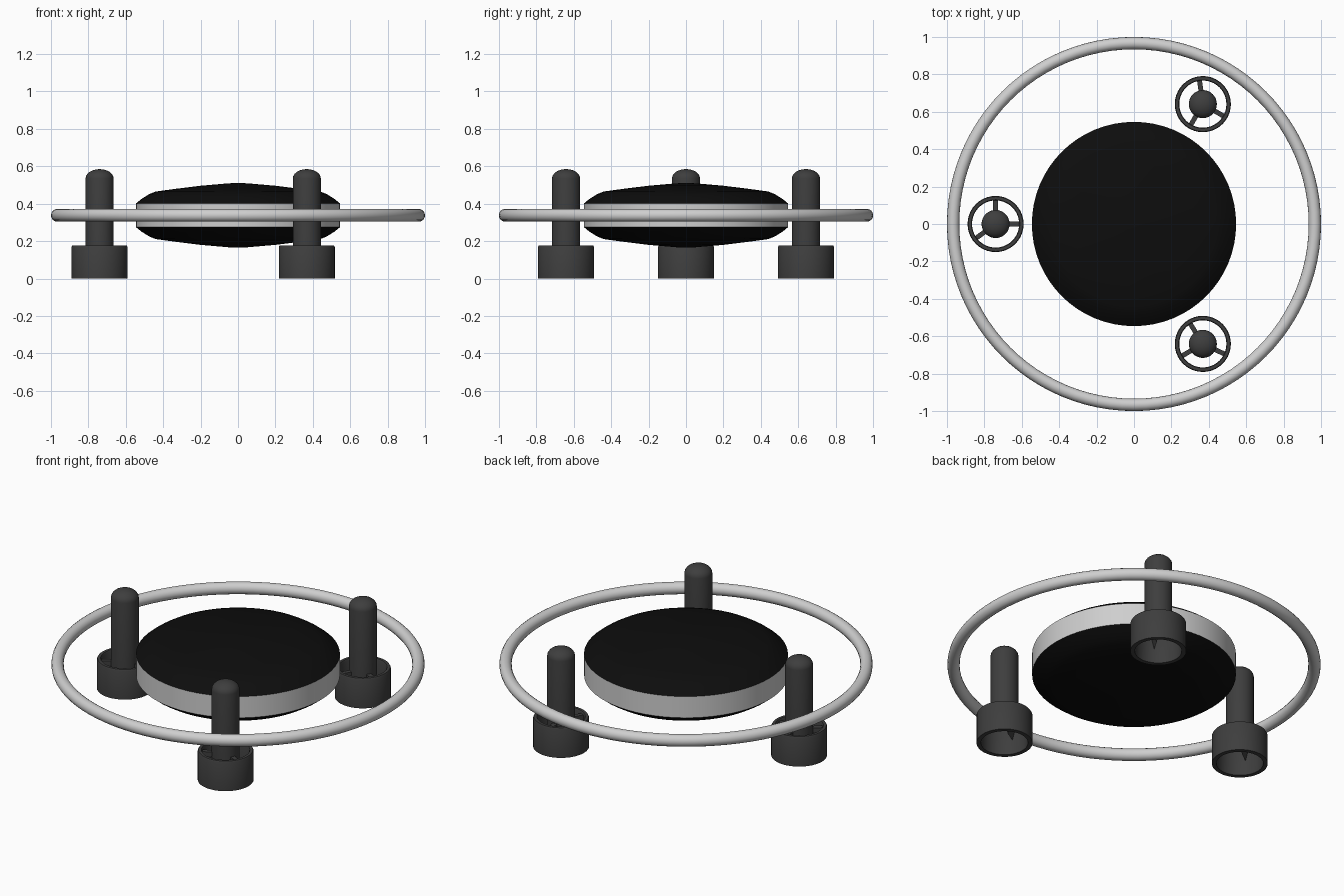
import bpy, bmesh, math
from mathutils import Matrix, Vector

if "Cube" in bpy.data.objects:
    bpy.data.objects.remove(bpy.data.objects["Cube"])


def mat(name, v):
    m = bpy.data.materials.new(name)
    m.diffuse_color = (v, v, v, 1)
    m.use_nodes = True
    m.node_tree.nodes["Principled BSDF"].inputs["Base Color"].default_value = m.diffuse_color
    return m


BLACK = mat("black", 0.004)
LIGHT = mat("light grey", 0.62)
DARK = mat("dark grey", 0.048)


def finish(name, bm, mats, smooth=35):
    bmesh.ops.remove_doubles(bm, verts=bm.verts, dist=1e-5)
    bmesh.ops.recalc_face_normals(bm, faces=bm.faces)
    me = bpy.data.meshes.new(name)
    bm.to_mesh(me)
    bm.free()
    for m in mats:
        me.materials.append(m)
    ob = bpy.data.objects.new(name, me)
    bpy.context.collection.objects.link(ob)
    if smooth:
        bpy.ops.object.select_all(action='DESELECT')
        ob.select_set(True)
        bpy.context.view_layer.objects.active = ob
        bpy.ops.object.shade_smooth_by_angle(angle=math.radians(smooth))
    return ob


def lathe(profile, steps, center=(0, 0, 0), closed=False):
    """Spin an (r, z) profile around the vertical axis."""
    bm = bmesh.new()
    vs = [bm.verts.new((r, 0, z)) for r, z in profile]
    edges = [bm.edges.new(p) for p in zip(vs, vs[1:])]
    if closed:
        edges.append(bm.edges.new((vs[-1], vs[0])))
    bmesh.ops.spin(bm, geom=vs + edges, cent=(0, 0, 0), axis=(0, 0, 1),
                   angle=2 * math.pi, steps=steps, use_merge=True)
    bmesh.ops.translate(bm, verts=bm.verts, vec=center)
    return bm


# central lens-shaped body: black shells with a light rim band
MID = 0.338
half = [(0, .173), (.05, .171), (.2, .158), (.33, .142), (.44, .127), (.475, .113), (.515, .088), (.546, .063)]
profile = [(r, MID + h) for r, h in half] + [(r, MID - h) for r, h in reversed(half)]
bm = lathe(profile, 64)
for f in bm.faces:
    f.material_index = 1 if abs(f.calc_center_median().z - MID) < 0.05 else 0
finish("central_body", bm, [BLACK, LIGHT], 20)

# outer hoop
tube = [(0.967 + 0.033 * math.cos(a * math.tau / 16), MID + 0.034 * math.sin(a * math.tau / 16))
        for a in range(16)]
finish("outer_hoop", lathe(tube, 96, closed=True), [LIGHT], 40)

# three thrusters, each with its own spoke directions
pods = [("left", -0.74, 0.0, (90, 0, 216)),
        ("back_right", 0.368, 0.641, (98, -30, 240)),
        ("front_right", 0.368, -0.641, (122, -25, 210))]
for side, x, y, angles in pods:
    c = (x, y, 0)
    # open shroud
    wall = [(.15, 0), (.15, .168), (.146, .176), (.130, .176), (.126, .168), (.126, 0)]
    finish(side + "_shroud", lathe(wall, 40, c, True), [DARK])
    # rod with domed top
    rod = [(0, .12), (.06, .12), (.075, .135)]
    rod += [(.075 * math.cos(t * math.pi / 12), .535 + .05 * math.sin(t * math.pi / 12)) for t in range(6)]
    rod.append((0, .585))
    finish(side + "_rod", lathe(rod, 32, c), [DARK])
    # wedge-shaped spokes, pointed underneath
    bm = bmesh.new()
    for a in angles:
        section = [(-.013, .165), (.013, .165), (.013, .14), (0, .085), (-.013, .14)]
        ends = []
        for r in (.05, .135):
            ends.append([bm.verts.new(Matrix.Rotation(math.radians(a), 3, 'Z') @ Vector((r, w, z)) + Vector(c))
                         for w, z in section])
        n = len(section)
        for i in range(n):
            j = (i + 1) % n
            bm.faces.new((ends[0][i], ends[0][j], ends[1][j], ends[1][i]))
        bm.faces.new(ends[0])
        bm.faces.new(ends[1])
    finish(side + "_spokes", bm, [DARK], 0)
